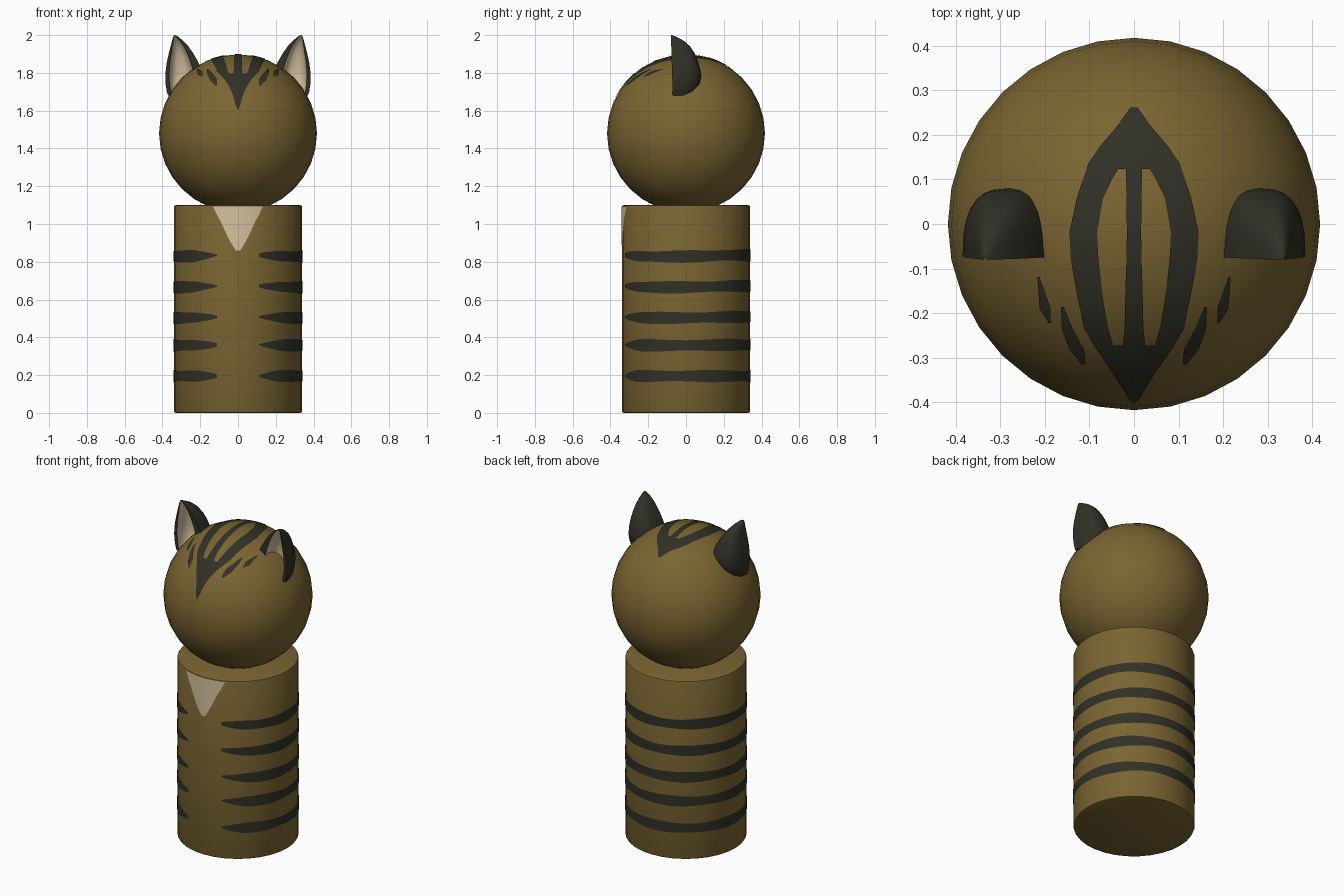
import bpy, bmesh, math
from mathutils import Vector

if "Cube" in bpy.data.objects:
    bpy.data.objects.remove(bpy.data.objects["Cube"])


def material(name, rgb):
    m = bpy.data.materials.new(name)
    m.diffuse_color = (*rgb, 1)
    m.use_nodes = True
    m.node_tree.nodes["Principled BSDF"].inputs["Base Color"].default_value = m.diffuse_color
    return m


BROWN = material("tabby brown", (0.195, 0.130, 0.032))
DARK = material("charcoal stripe", (0.030, 0.030, 0.020))
CREAM = material("cream", (0.66, 0.54, 0.35))

HEAD_R, HEAD_C = 0.418, Vector((0, 0, 1.48))
BODY_R, BODY_H = 0.34, 1.10


def finish(bm, name, mats, angle=40):
    me = bpy.data.meshes.new(name)
    bm.to_mesh(me)
    bm.free()
    ob = bpy.data.objects.new(name, me)
    bpy.context.collection.objects.link(ob)
    for m in mats:
        me.materials.append(m)
    bpy.ops.object.select_all(action='DESELECT')
    ob.select_set(True)
    bpy.context.view_layer.objects.active = ob
    bpy.ops.object.shade_smooth_by_angle(angle=math.radians(angle))
    return ob


def patch(bm, rows, project, centre, across=8, sub=6):
    """Thin painted sheet: rows of (v, u0, u1) interpolated and projected on a surface."""
    fine = []
    for a, b in zip(rows, rows[1:]):
        fine += [[p + (q - p) * k / sub for p, q in zip(a, b)] for k in range(sub)]
    fine.append(rows[-1])
    grid = [[bm.verts.new(project(u0 + (u1 - u0) * i / across, v))
             for i in range(across + 1)] for v, u0, u1 in fine]
    for r, s in zip(grid, grid[1:]):
        for i in range(across):
            f = bm.faces.new((r[i], r[i + 1], s[i + 1], s[i]))
            f.normal_update()
            if f.normal.dot(f.calc_center_median() - centre) < 0:
                f.normal_flip()


def on_head(x, y):
    r = HEAD_R + 0.002
    return HEAD_C + Vector((x, y, math.sqrt(max(r * r - x * x - y * y, 0))))


def on_body(z, a):
    r = BODY_R + 0.0015
    return Vector((r * math.sin(a), -r * math.cos(a), z))


# body: cylinder with slightly softened rims
bm = bmesh.new()
bmesh.ops.create_cone(bm, cap_ends=True, segments=32, radius1=BODY_R, radius2=BODY_R, depth=BODY_H)
bmesh.ops.translate(bm, verts=bm.verts, vec=(0, 0, BODY_H / 2))
rims = [e for e in bm.edges if abs(e.verts[0].co.z - e.verts[1].co.z) < 1e-4]
bmesh.ops.bevel(bm, geom=rims, offset=0.01, segments=2, affect='EDGES', profile=0.5)
finish(bm, "body", [BROWN])

# head: ball
bm = bmesh.new()
bmesh.ops.create_uvsphere(bm, u_segments=32, v_segments=16, radius=HEAD_R)
bmesh.ops.translate(bm, verts=bm.verts, vec=HEAD_C)
finish(bm, "head", [BROWN], 60)

# crown marking: (y, hole inner x, hole outer x, outer x)
crown = [(0.123, 0.018, 0.036, 0.107), (0.10, 0.018, 0.05, 0.115), (0.056, 0.017, 0.07, 0.129),
         (-0.02, 0.016, 0.083, 0.145), (-0.08, 0.017, 0.08, 0.142), (-0.168, 0.02, 0.07, 0.126),
         (-0.235, 0.021, 0.058, 0.112), (-0.273, 0.025, 0.047, 0.09)]
back_tip = [(0.262, 0.008), (0.253, 0.014), (0.217, 0.04), (0.175, 0.076), (0.135, 0.103), (0.123, 0.107)]
front_tip = [(-0.273, 0.09), (-0.336, 0.047), (-0.37, 0.025), (-0.392, 0.013), (-0.402, 0.001)]
brow_long = [(-0.186, 0.158, 0.164), (-0.235, 0.138, 0.162), (-0.28, 0.113, 0.146),
             (-0.30, 0.11, 0.13), (-0.315, 0.11, 0.118)]
brow_short = [(-0.119, 0.212, 0.217), (-0.16, 0.198, 0.214), (-0.19, 0.187, 0.212),
              (-0.21, 0.188, 0.20), (-0.222, 0.186, 0.192)]
bm = bmesh.new()
for tip in (back_tip, front_tip):
    patch(bm, [(y, -x, x) for y, x in tip], on_head, HEAD_C, 12)
patch(bm, [(y, -a, a) for y, a, b, c in crown], on_head, HEAD_C)
for s in (1, -1):
    patch(bm, [(y, s * b, s * c) for y, a, b, c in crown], on_head, HEAD_C)
    for brow in (brow_long, brow_short):
        patch(bm, [(y, s * a, s * b) for y, a, b in brow], on_head, HEAD_C, 4, 4)
finish(bm, "head_markings", [DARK], 60)

# body stripes: wavy bands round the back, tapering to points near the front
bm = bmesh.new()
START, N = 0.335, 72
for k, z in enumerate((0.835, 0.672, 0.508, 0.36, 0.195)):
    rows = []
    for i in range(N + 1):
        a = START + (2 * math.pi - 2 * START) * i / N
        edge = min(a - START, 2 * math.pi - START - a)
        half = 0.006 + 0.024 * min(1, edge / 0.4) ** 0.7
        half += 0.003 * math.sin(5 * a + k)
        mid = z - 0.008 * math.sin(min(edge, 1.9) / 1.9 * math.pi) * math.cos(k * 0.4)
        rows.append((a, mid - half, mid + half))
    patch(bm, rows, on_body, Vector((0, 0, z)), 2, 1)
finish(bm, "body_stripes", [DARK], 60)

# cream bib on the chest: (z, half width)
bib = [(1.093, 0.131), (1.05, 0.112), (1.015, 0.092), (0.93, 0.053), (0.885, 0.028), (0.86, 0.012)]
bm = bmesh.new()
patch(bm, [(z, -math.asin(w / BODY_R), math.asin(w / BODY_R)) for z, w in bib],
      lambda a, z: on_body(z, a), Vector((0, 0, 1)), 16)
finish(bm, "chest_bib", [CREAM], 60)

# ears: lofted shells, hollow at the front; (z, inner x, outer x, back y)
ear_levels = [(1.68, 0.182, 0.370, 0.030), (1.70, 0.179, 0.377, 0.055), (1.74, 0.178, 0.383, 0.074),
              (1.78, 0.182, 0.385, 0.080), (1.82, 0.195, 0.382, 0.075), (1.86, 0.212, 0.376, 0.063),
              (1.90, 0.235, 0.367, 0.048), (1.94, 0.262, 0.357, 0.022), (1.97, 0.290, 0.349, -0.012),
              (1.99, 0.315, 0.343, -0.05), (2.0, 0.331, 0.338, -0.074)]


def arc(x_in, x_out, y_front, depth, z, n=14):
    c, r = (x_in + x_out) / 2, (x_out - x_in) / 2
    pts = []
    for i in range(n + 1):
        t = math.pi * i / n
        cx, sy = math.cos(t), max(math.sin(t), 0)
        pts.append((c + r * math.copysign(abs(cx) ** 0.75, cx), y_front + depth * sy ** 0.75, z))
    return pts


def ear(name, side):
    bm = bmesh.new()
    rings = []
    for z, xi, xo, yb in ear_levels:
        yf = -0.07 - 0.01 * (z - 1.68) / 0.32
        w, d = xo - xi, yb - yf
        outer = arc(xi, xo, yf, d, z)
        inner = arc(xi + 0.24 * w, xo - 0.1 * w, yf, d * 0.6, z)
        rings.append([bm.verts.new((side * x, y, zz)) for x, y, zz in outer + inner[::-1]])
    n = len(rings[0])
    for r, s in zip(rings, rings[1:]):
        for i in range(n):
            j = (i + 1) % n
            f = bm.faces.new((r[i], r[j], s[j], s[i]))
            f.material_index = 1 if n // 2 <= i < n - 1 else 0
    bm.faces.new(rings[0])
    bm.faces.new(rings[-1])
    bmesh.ops.recalc_face_normals(bm, faces=bm.faces)
    finish(bm, name, [DARK, CREAM], 45)


ear("left_ear", 1)
ear("right_ear", -1)
